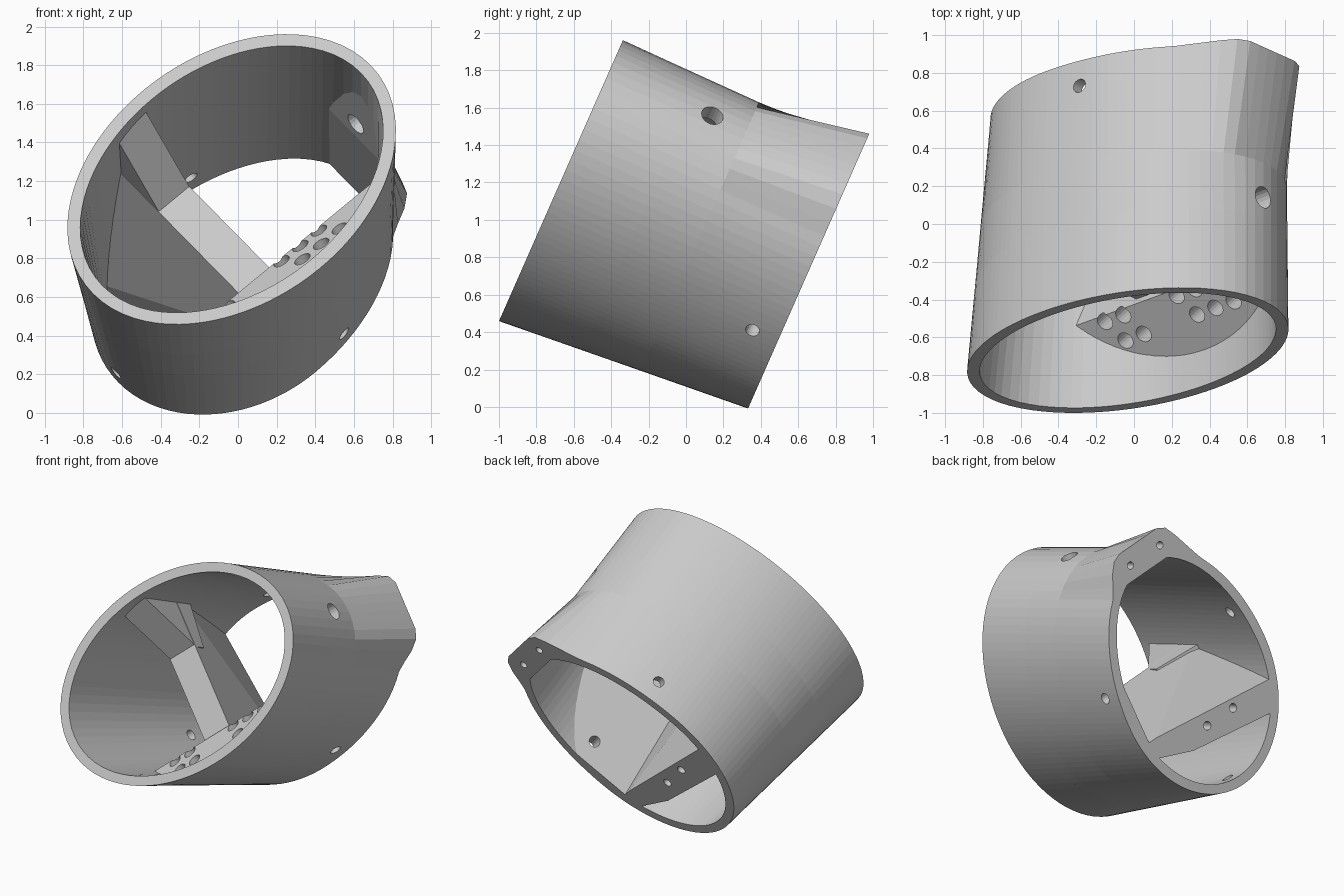
import bpy, bmesh, math
from mathutils import Vector

if "Cube" in bpy.data.objects:
    bpy.data.objects.remove(bpy.data.objects["Cube"], do_unlink=True)

# Tilted frame: P = long axis of the oval, Q = short axis, W = tube axis to the back
TILT, TURN = math.radians(23.8), math.radians(42)
U = Vector((1, 0, 0))
V = Vector((0, math.sin(TILT), math.cos(TILT)))
W = Vector((0, math.cos(TILT), -math.sin(TILT)))
P = U * math.cos(TURN) + V * math.sin(TURN)
Q = V * math.cos(TURN) - U * math.sin(TURN)
CENTRE = Vector((-0.033, 0, 0)) + V * 0.837
FRONT, BACK = -1.1, 0.307

grey = bpy.data.materials.new("plain grey")
grey.use_nodes = True
grey.diffuse_color = (0.6, 0.6, 0.6, 1)
grey.node_tree.nodes["Principled BSDF"].inputs["Base Color"].default_value = (0.6, 0.6, 0.6, 1)


def at(p, q, w):
    return CENTRE + P * p + Q * q + W * w


def make(name, bm):
    bmesh.ops.recalc_face_normals(bm, faces=bm.faces)
    mesh = bpy.data.meshes.new(name)
    bm.to_mesh(mesh)
    bm.free()
    mesh.materials.append(grey)
    obj = bpy.data.objects.new(name, mesh)
    bpy.context.collection.objects.link(obj)
    return obj


def hull(name, points):
    bm = bmesh.new()
    for point in points:
        bm.verts.new(at(*point))
    bmesh.ops.convex_hull(bm, input=bm.verts)
    loose = [v for v in bm.verts if not v.link_faces]
    bmesh.ops.delete(bm, geom=loose, context='VERTS')
    return make(name, bm)


# Corner block at the back rim, as outward direction and distance of its flat sides
BLOCK = [((1, 0), 1.062), ((0.8, 0.6), 0.99), ((0.8, -0.6), 0.953),
         ((0.42, 0.906), 0.692), ((0.447, -0.894), 0.666)]


def radius_at(angle, w, inset):
    # Oval whose lower half tapers to the back
    t = (w - FRONT) / (BACK - FRONT)
    c, s = math.cos(angle), math.sin(angle)
    a = (0.967 if c > 0 else 0.967 - 0.177 * t) - inset
    b = 0.68 - 0.04 * t - inset
    return 1 / math.hypot(c / a, s / b)


def block_radius(angle):
    c, s = math.cos(angle), math.sin(angle)
    if not -22 < math.degrees(angle) < 30:
        return 0
    return min(d / (n[0] * c + n[1] * s) for n, d in BLOCK if n[0] * c + n[1] * s > 0)


def oval_tube(name, inset, stations, block=False, sides=96):
    bm = bmesh.new()
    rings = []
    for w in stations:
        ring = []
        for i in range(sides):
            angle = math.tau * i / sides - math.pi
            r = radius_at(angle, w, inset)
            if block and w == BACK:
                r = max(r, block_radius(angle))
            ring.append(bm.verts.new(at(r * math.cos(angle), r * math.sin(angle), w)))
        rings.append(ring)
    for r0, r1 in zip(rings, rings[1:]):
        for i in range(sides):
            j = (i + 1) % sides
            bm.faces.new((r0[i], r0[j], r1[j], r1[i]))
    bm.faces.new(rings[0])
    bm.faces.new(rings[-1])
    return make(name, bm)


def rod(start, end, radius, sides=20):
    a, b = at(*start), at(*end)
    bm = bmesh.new()
    bmesh.ops.create_cone(bm, cap_ends=True, segments=sides, radius1=radius,
                          radius2=radius, depth=(b - a).length)
    turn = (b - a).to_track_quat('Z', 'Y').to_matrix().to_4x4()
    turn.translation = (a + b) / 2
    bm.transform(turn)
    return make("hole_cutter", bm)


def cut(target, tool):
    # Falls back to the second solver if the first leaves the part unchanged
    mod = target.modifiers.new("cut", 'BOOLEAN')
    mod.object, mod.operation = tool, 'DIFFERENCE'
    for solver in ('MANIFOLD', 'EXACT'):
        mod.solver = solver
        graph = bpy.context.evaluated_depsgraph_get()
        graph.update()
        mesh = bpy.data.meshes.new_from_object(target.evaluated_get(graph))
        if len(mesh.vertices) not in (0, len(target.data.vertices)):
            break
    target.modifiers.remove(mod)
    target.data = mesh
    bpy.data.objects.remove(tool, do_unlink=True)


# Outer shell, swelling into the corner block towards the back
shell = oval_tube("oval_housing", 0, [FRONT, -0.63, -0.3, BACK], block=True)

# Hollow: inner oval with the inside parts left standing
hollow = oval_tube("hollow", 0.067, [FRONT - 0.1, BACK + 0.06])
far = BACK + 0.2
cross_wall = hull("cross_wall", [(p, q, -0.61) for p in (-0.26, -0.045) for q in (-0.75, 0.75)]
                  + [(p, q, far) for p, q in ((-0.19, -0.75), (-0.36, 0.75), (-0.54, 0.75),
                                              (-0.42, -0.14), (-0.21, -0.75))])
wall_ramp = hull("wall_ramp", [(p, q, w) for p in (-0.258, -0.047)
                               for q, w in ((0.26, -0.59), (0.75, -1.17), (0.75, -0.4), (0.26, -0.5))])
floor_pad = hull("floor_pad", [(p, q, w) for p in (-0.95, 0.95)
                               for q, w in ((-0.8, -1.09), (-0.35, -0.64),
                                            (-0.59, far), (-0.8, far))])
corner_pad = hull("corner_pad", [(p, q, w) for q in (-0.33, 0.36)
                                 for p, w in ((1.1, -0.85), (0.9, -0.8), (0.85, -0.39),
                                              (0.85, far), (1.1, far))])
for part in (cross_wall, wall_ramp, floor_pad, corner_pad):
    cut(hollow, part)
cut(shell, hollow)

# Cable channel and radial hole in the corner block
cut(shell, rod((0.78, 0.04, -0.45), (0.9, 0.04, 0.5), 0.09))
cut(shell, rod((0.7, 0, -0.5), (1.2, 0, -0.5), 0.06))

# Screw holes through the shell near the back
for start, end in (((0.22, 0.45, 0.16), (0.22, 0.8, 0.16)),
                   ((0.22, -0.45, 0.16), (0.22, -0.8, 0.16)),
                   ((-0.65, 0, 0.16), (-0.95, 0, 0.16))):
    cut(shell, rod(start, end, 0.038))

# Blind holes in the back face and cross holes in the wall
for q in (-0.1, 0.18):
    cut(shell, rod((0.95, q, 0.15), (0.95, q, 0.4), 0.026))
for q in (-0.07, 0.175):
    cut(shell, rod((-0.3, q, 0.1), (-0.3, q, 0.4), 0.03))
for q in (-0.1, 0.14):
    cut(shell, rod((-0.45, q, -0.53), (0.1, q, -0.53), 0.035))

# Two rows of pockets square to the sloping floor pad
for p in (-0.46, -0.33, 0.05, 0.18, 0.31):
    for shift, q, w in ((-0.04, -0.375, -0.665), (0.02, -0.47, -0.76)):
        cut(shell, rod((p + shift, q - 0.08, w + 0.08), (p + shift, q + 0.1, w - 0.1), 0.046))

for poly in shell.data.polygons:
    poly.use_smooth = False
    poly.material_index = 0
